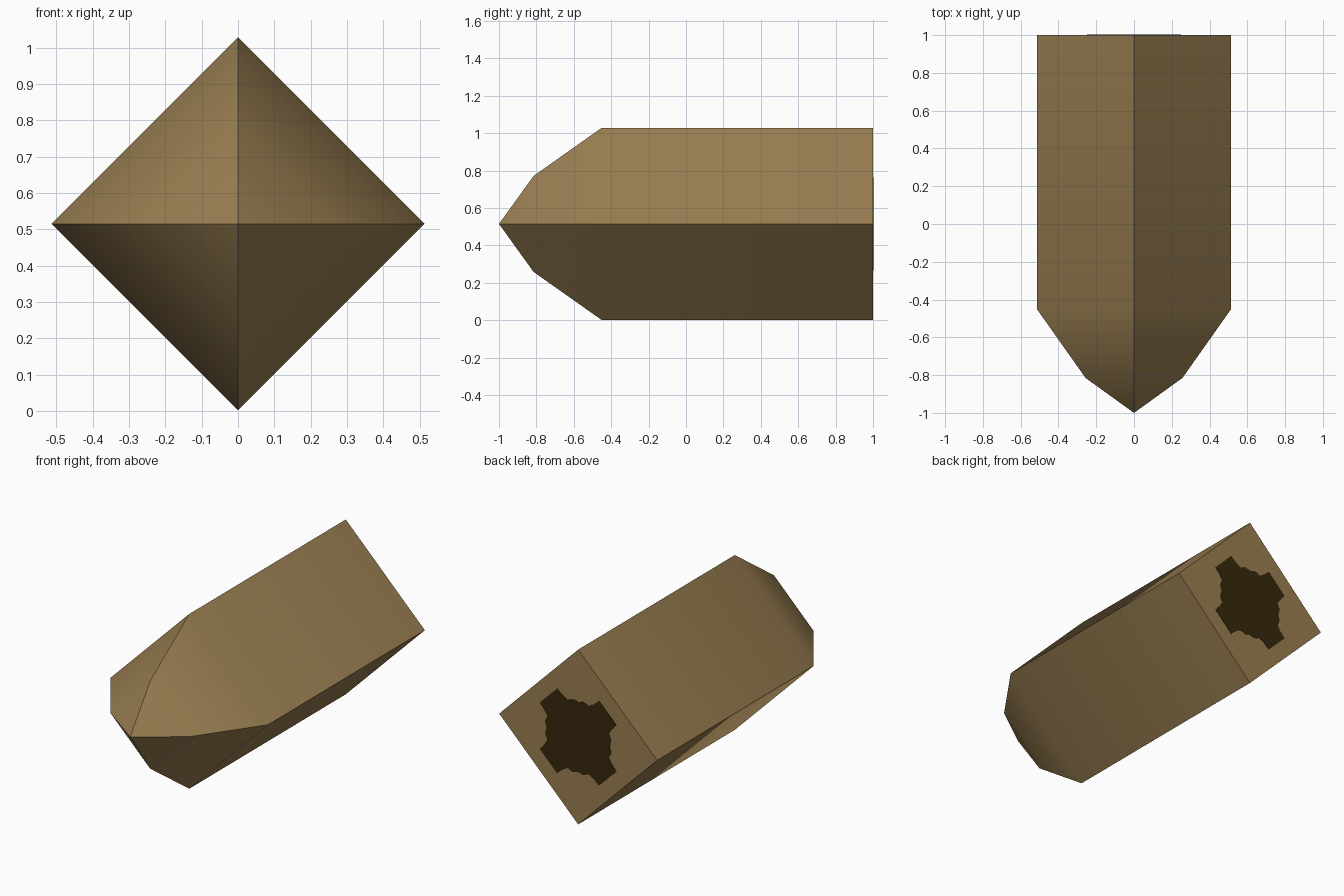
import bpy, bmesh, math

if "Cube" in bpy.data.objects:
    bpy.data.objects.remove(bpy.data.objects["Cube"])

R, ZC = 0.513, 0.515   # half diagonal of the square section, axis height


def material(name, rgb):
    m = bpy.data.materials.new(name)
    m.diffuse_color = (*rgb, 1)
    m.use_nodes = True
    m.node_tree.nodes["Principled BSDF"].inputs["Base Color"].default_value = m.diffuse_color
    return m


def add_object(name, bm, mat):
    bmesh.ops.recalc_face_normals(bm, faces=bm.faces)
    me = bpy.data.meshes.new(name)
    bm.to_mesh(me)
    bm.free()
    me.materials.append(mat)
    ob = bpy.data.objects.new(name, me)
    bpy.context.collection.objects.link(ob)
    return ob


brown = material("brown", (0.32, 0.21, 0.083))
dark = material("dark brown", (0.036, 0.021, 0.004))

# Square body turned on edge, tapering in two steps to a point at the front
bm = bmesh.new()
rings = []
for y, r in ((1.0, R), (-0.452, R), (-0.815, R / 2)):
    rings.append([bm.verts.new((r * math.cos(a), y, ZC + r * math.sin(a)))
                  for a in (math.pi / 2 * i for i in range(4))])
tip = bm.verts.new((0, -1, ZC))
bm.faces.new(rings[0])
for i in range(4):
    j = (i + 1) % 4
    for a, b in zip(rings, rings[1:]):
        bm.faces.new((a[i], a[j], b[j], b[i]))
    bm.faces.new((rings[-1][i], rings[-1][j], tip))
body = add_object("body", bm, brown)
bpy.context.view_layer.objects.active = body
body.select_set(True)
bpy.ops.object.shade_smooth_by_angle(angle=math.radians(35))

# Dark cross-shaped mark on the back: one arm outline repeated four times
arm = [(0.272, -0.08), (0.272, 0.08), (0.228, 0.083), (0.19, 0.092),
       (0.178, 0.125), (0.145, 0.145), (0.125, 0.178), (0.092, 0.19),
       (0.083, 0.228)]
bm = bmesh.new()
outline = []
for k in range(4):
    t = math.pi / 4 + k * math.pi / 2
    for u, v in arm:
        outline.append(bm.verts.new((u * math.cos(t) - v * math.sin(t), 0.999,
                                     ZC + u * math.sin(t) + v * math.cos(t))))
face = bm.faces.new(outline)
ext = bmesh.ops.extrude_face_region(bm, geom=[face])
for v in [g for g in ext["geom"] if isinstance(g, bmesh.types.BMVert)]:
    v.co.y += 0.003
add_object("back_mark", bm, dark)
